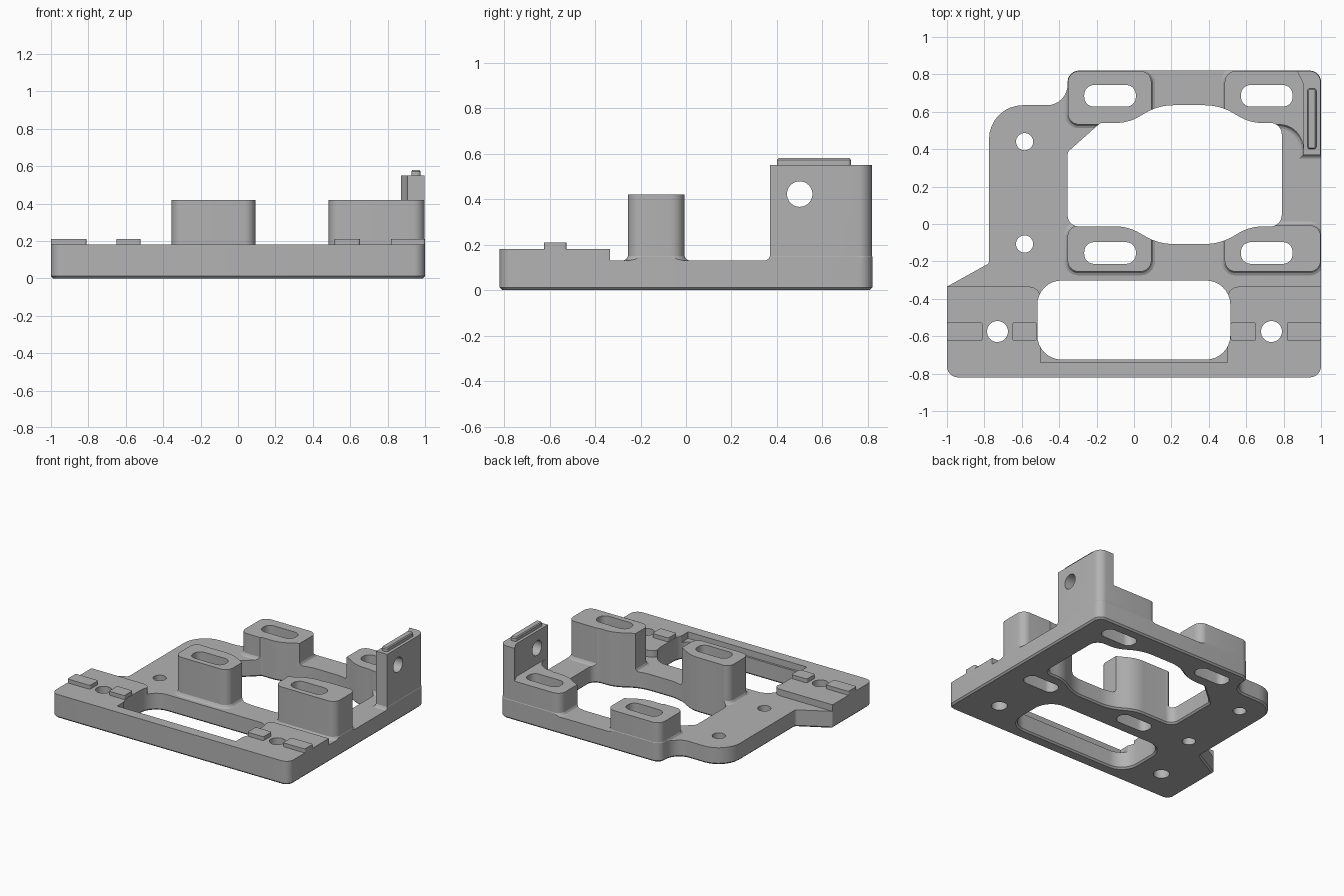
import bpy, bmesh, math
from mathutils import Vector

if "Cube" in bpy.data.objects:
    bpy.data.objects.remove(bpy.data.objects["Cube"])

metal = bpy.data.materials.new("plain_grey")
metal.diffuse_color = (0.45, 0.45, 0.45, 1)
metal.use_nodes = True
metal.node_tree.nodes["Principled BSDF"].inputs["Base Color"].default_value = metal.diffuse_color


def rounded(corners, n=8):
    """Counter-clockwise polygon of (x, y, radius) corners with tangent arcs."""
    out = []
    for i, (x, y, r) in enumerate(corners):
        p = Vector((x, y))
        a = (Vector(corners[i - 1][:2]) - p).normalized()
        b = (Vector(corners[(i + 1) % len(corners)][:2]) - p).normalized()
        if r == 0:
            out.append(p)
            continue
        half = a.angle(b) / 2
        c = p + (a + b).normalized() * r / math.sin(half)
        s = p + a * r / math.tan(half) - c
        e = p + b * r / math.tan(half) - c
        sweep = math.atan2(s.x * e.y - s.y * e.x, s.dot(e))
        for k in range(n + 1):
            t = sweep * k / n
            out.append(c + Vector((s.x * math.cos(t) - s.y * math.sin(t),
                                   s.x * math.sin(t) + s.y * math.cos(t))))
    return out


def rect(x0, x1, y0, y1, r):
    return rounded([(x0, y0, r), (x1, y0, r), (x1, y1, r), (x0, y1, r)])


def circle(x, y, r, n=40):
    return [Vector((x + r * math.cos(2 * math.pi * k / n),
                    y + r * math.sin(2 * math.pi * k / n))) for k in range(n)]


def offset(pts, d):
    out = []
    for i, p in enumerate(pts):
        e1 = (p - pts[i - 1]).normalized()
        e2 = (pts[(i + 1) % len(pts)] - p).normalized()
        n1, n2 = Vector((e1.y, -e1.x)), Vector((e2.y, -e2.x))
        out.append(p + (n1 + n2) * d / (1 + n1.dot(n2)))
    return out


def prism(name, pts, levels):
    """Stack the profile at each (z, outward offset) level."""
    bm = bmesh.new()
    rings = [[bm.verts.new((p.x, p.y, z)) for p in offset(pts, d)] for z, d in levels]
    n = len(pts)
    for lo, hi in zip(rings, rings[1:]):
        for i in range(n):
            j = (i + 1) % n
            bm.faces.new((lo[i], lo[j], hi[j], hi[i]))
    bm.faces.new(rings[0][::-1])
    bm.faces.new(rings[-1])
    bmesh.ops.recalc_face_normals(bm, faces=bm.faces[:])
    me = bpy.data.meshes.new(name)
    bm.to_mesh(me)
    bm.free()
    me.materials.append(metal)
    ob = bpy.data.objects.new(name, me)
    bpy.context.collection.objects.link(ob)
    return ob


def boolean(ob, cutter, op):
    bpy.context.view_layer.objects.active = ob
    m = ob.modifiers.new("cut", 'BOOLEAN')
    m.operation, m.object, m.solver = op, cutter, 'EXACT'
    bpy.ops.object.modifier_apply(modifier=m.name)


# Plate outline and openings
outline = rounded([(-1, -.82, .06), (1, -.82, .06), (1, .82, .06), (-.355, .82, .06),
                   (-.355, .635, .11), (-.775, .635, .18), (-.775, -.21, .02), (-1, -.335, .01)])
main_opening = rounded([(-.355, -.013, .06), (-.03, -.013, .25), (.13, -.107, .3),
                        (.46, -.107, .3), (.62, -.013, .25), (.79, -.013, .06),
                        (.79, .54, .06), (.62, .54, .25), (.46, .635, .3), (.13, .635, .3),
                        (-.03, .54, .25), (-.18, .54, .02), (-.355, .385, .03)])
front_opening = rect(-.517, .515, -.725, -.302, .13)
slots = [rect(x - .138, x + .138, y - .058, y + .058, .052)
         for x in (-.128, .71) for y in (.685, -.155)]
holes = [circle(-.585, .44, .046), circle(-.585, -.107, .046),
         circle(-.73, -.575, .056), circle(.735, -.575, .056)]

BOT, STEP, PAD = 0, .13, .18
clip = prism("clip", outline, [(-.1, 0), (1, 0)])
cutters = [prism("cutter", p, [(-.02, .032), (.012, 0), (1, 0)])
           for p in (main_opening, front_opening)]
cutters += [prism("cutter", p, [(-.1, 0), (1, 0)]) for p in slots + holes]

# Base plate with chamfered underside
parts = [prism("base_plate", outline, [(BOT, -.012), (.012, 0), (STEP, 0)])]

# Raised U-shaped front pad
pad = rounded([(-1, -.82, .06), (1, -.82, .06), (1, -.335, 0), (.5, -.335, .06),
               (.5, -.74, 0), (-.5, -.74, 0), (-.5, -.335, .06), (-1, -.335, 0)])
parts.append(prism("front_pad", pad, [(STEP, 0), (PAD, 0)]))

# Slotted mounting bosses with a small fillet at the foot
bosses = {
    "front_left_boss": (rect(-.355, .093, -.255, -.007, .06), .42),
    "front_right_boss": (rect(.485, .998, -.255, -.007, .06), .42),
    "rear_left_boss": (rect(-.353, .093, .532, .818, .06), .30),
    "rear_right_boss": (rounded([(.485, .532, .06), (.905, .532, .13), (.905, .37, 0),
                                 (.998, .37, 0), (.998, .818, .06), (.485, .818, .06)]), .30),
}
for name, (pts, h) in bosses.items():
    ob = prism(name, pts, [(STEP, .02), (STEP + .006, .008), (STEP + .02, 0), (h, 0)])
    boolean(ob, clip, 'INTERSECT')
    parts.append(ob)

for ob in parts:
    for c in cutters:
        boolean(ob, c, 'DIFFERENCE')

# Upright tab with a cross hole
tab = prism("upright_tab", rounded([(.905, .37, 0), (.998, .37, 0), (.998, .818, .06),
                                    (.872, .818, 0), (.905, .75, .06)]), [(.30, 0), (.55, 0)])
drill = prism("cutter", circle(0, 0, .056), [(-.3, 0), (.3, 0)])
drill.rotation_euler = (0, math.pi / 2, 0)
drill.location = (.95, .5, .422)
bpy.context.view_layer.update()
boolean(tab, drill, 'DIFFERENCE')
parts.append(tab)

# Ridge along the top of the tab
parts.append(prism("tab_ridge", rect(.927, .975, .40, .725, .015),
                   [(.55, 0), (.572, 0), (.58, -.006)]))

# Locating ribs beside the front holes
for i, (x0, x1) in enumerate(((-1, -.81), (-.65, -.52), (.517, .652), (.817, 1))):
    parts.append(prism(f"locating_rib_{i + 1}", rect(x0, x1, -.625, -.525, .012),
                       [(PAD, 0), (.21, 0)]))

for c in cutters + [clip, drill]:
    bpy.data.objects.remove(c)

for ob in parts:
    bpy.ops.object.select_all(action='DESELECT')
    ob.select_set(True)
    bpy.context.view_layer.objects.active = ob
    bpy.ops.object.shade_smooth_by_angle(angle=math.radians(25))
